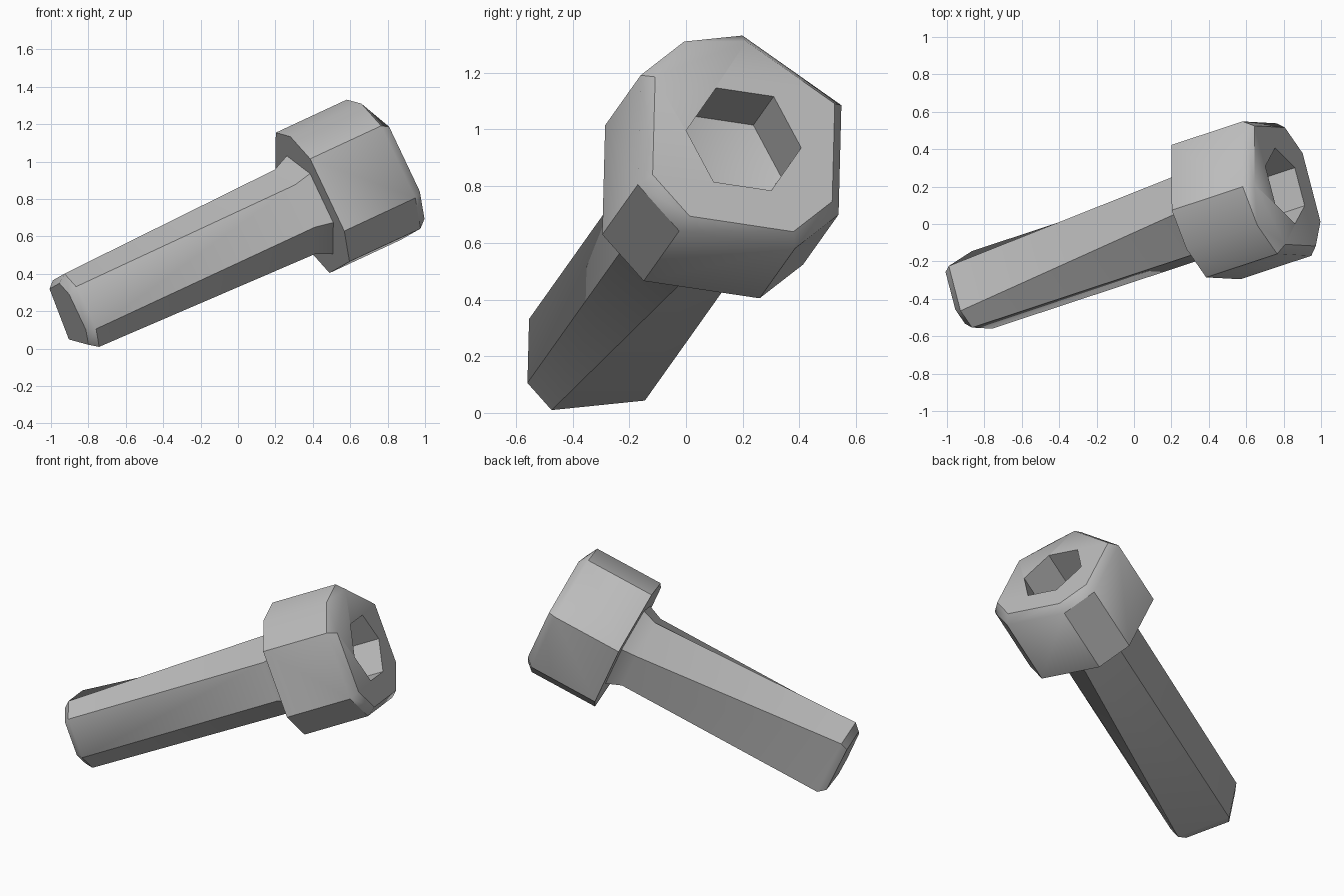
import bpy
import bmesh
from math import cos, sin, radians
from mathutils import Matrix, Vector

cube = bpy.data.objects.get("Cube")
if cube:
    bpy.data.objects.remove(cube)

# One grey metal for the whole screw
steel = bpy.data.materials.new("grey_steel")
steel.use_nodes = True
grey = (0.5, 0.5, 0.5, 1)
steel.diffuse_color = grey
steel.node_tree.nodes["Principled BSDF"].inputs["Base Color"].default_value = grey

# Local frame: z runs along the screw from tip to head
axis = Vector((0.869, 0.287, 0.404)).normalized()
side = Vector((-axis.y, axis.x, 0)).normalized()
up = axis.cross(side)
centre = -0.06 * side + 0.548 * up
frame = Matrix.Translation(centre) @ Matrix((side, up, axis)).transposed().to_4x4()

# Corner slots around a twelve-step circle; repeats merge into one corner
HEAD = (0, 2, 3, 4, 6, 7, 9, 10)
RIM = (0, 2, 2, 4, 6, 7, 9, 10)
SOCKET = (1, 3, 3, 5, 7, 7, 9, 11)
NECK = (0, 2, 2, 4, 6, 8, 8, 10)
TIP = (1, 3, 3, 4, 6, 7, 7, 10)


def make_part(name, rings, cap=False, point=None):
    """Skin a list of (slots, radius, height) rings; close the last one."""
    bm = bmesh.new()
    loops = []
    for slots, radius, height in rings:
        corners = {}
        for s in slots:
            if s not in corners:
                a = radians(21 + 30 * s)
                corners[s] = bm.verts.new((radius * cos(a), radius * sin(a), height))
        loops.append([corners[s] for s in slots])

    def add_face(verts):
        unique = list(dict.fromkeys(verts))
        if len(unique) > 2:
            bm.faces.new(unique)

    for low, high in zip(loops, loops[1:]):
        for i in range(len(low)):
            j = (i + 1) % len(low)
            add_face((low[i], low[j], high[j], high[i]))
    last = loops[-1]
    if cap:
        add_face(last)
    if point is not None:
        apex = bm.verts.new((0, 0, point))
        for i in range(len(last)):
            add_face((last[i], last[(i + 1) % len(last)], apex))

    # Open skins: orient every part so that the faces look outward
    bmesh.ops.recalc_face_normals(bm, faces=bm.faces[:])
    outer = max(bm.faces, key=lambda f: f.calc_center_median().xy.length)
    if outer.normal.xy.dot(outer.calc_center_median().xy) < 0:
        bmesh.ops.reverse_faces(bm, faces=bm.faces[:])

    mesh = bpy.data.meshes.new(name)
    bm.to_mesh(mesh)
    bm.free()
    mesh.materials.append(steel)
    obj = bpy.data.objects.new(name, mesh)
    bpy.context.collection.objects.link(obj)
    obj.matrix_world = frame
    bpy.ops.object.select_all(action="DESELECT")
    obj.select_set(True)
    bpy.context.view_layer.objects.active = obj
    bpy.ops.object.shade_smooth_by_angle(angle=radians(40))
    return obj


# Head: underside, side wall, chamfered rim, top face, socket wall and drilled floor
make_part("screw_head", [
    (NECK, 0.29, 0.663),
    (HEAD, 0.427, 0.663),
    (HEAD, 0.427, 1.10),
    (RIM, 0.382, 1.15),
    (SOCKET, 0.212, 1.15),
    (SOCKET, 0.212, 0.90),
], point=0.85)

# Shank: flared neck, long body and chamfered flat tip
make_part("screw_shank", [
    (NECK, 0.29, 0.663),
    (NECK, 0.25, 0.57),
    (TIP, 0.25, -0.777),
    (TIP, 0.21, -0.82),
], cap=True)
